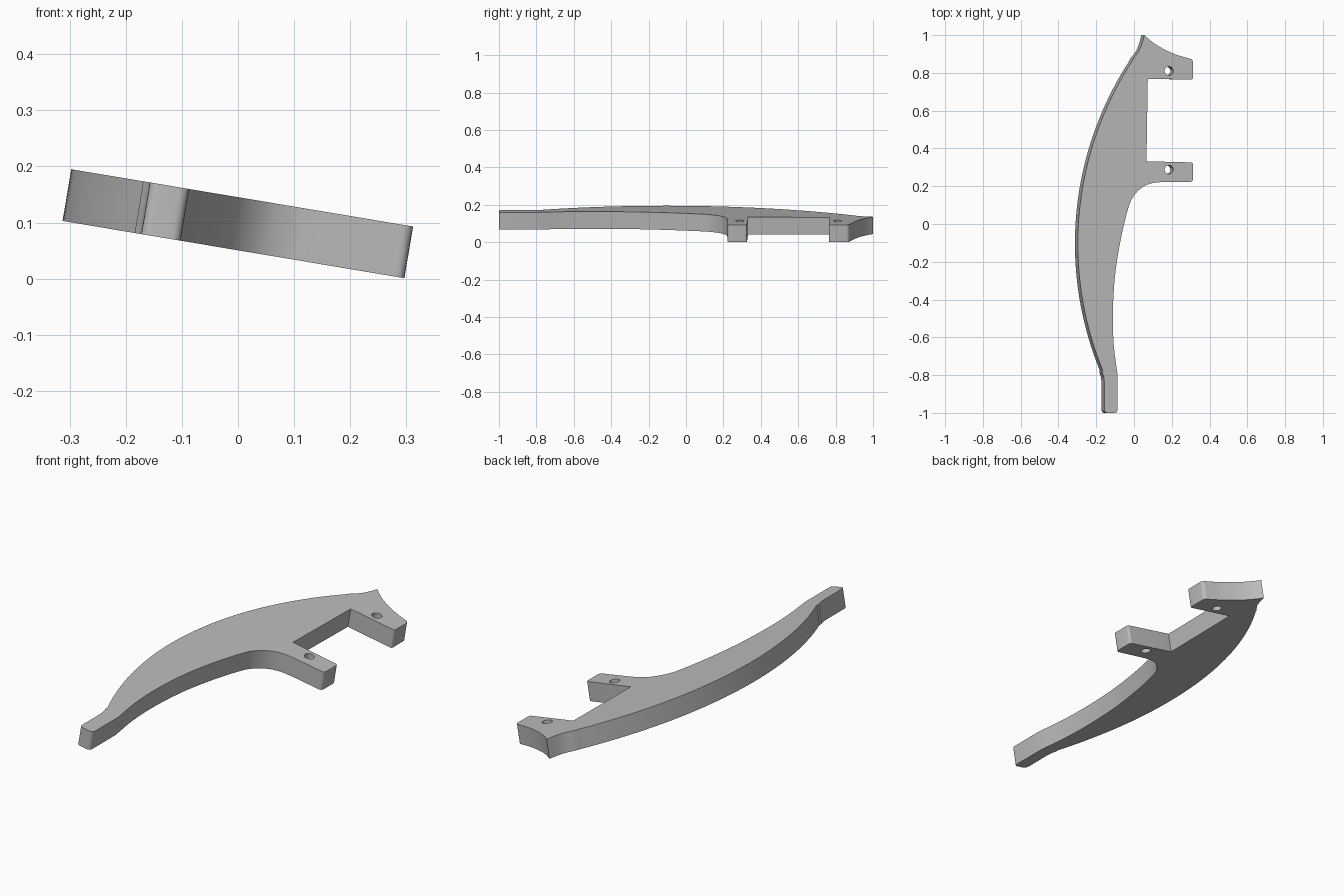
import bpy
import math
from mathutils import Vector

TILT = math.atan(0.1675)
HALF = 0.0467          # half of the plate thickness
TOP_AT_CENTRE = 0.1453  # height of the top face at x = 0

if "Cube" in bpy.data.objects:
    bpy.data.objects.remove(bpy.data.objects["Cube"], do_unlink=True)


def smooth(points, steps=8):
    """Smooth path through the given points."""
    p = [Vector(q) for q in points]
    p = [2 * p[0] - p[1]] + p + [2 * p[-1] - p[-2]]
    out = []
    for a, b, c, d in zip(p, p[1:], p[2:], p[3:]):
        for i in range(steps):
            t = i / steps
            out.append(0.5 * (2 * b + (c - a) * t + (2 * a - 5 * b + 4 * c - d) * t * t
                              + (3 * b - a - 3 * c + d) * t ** 3))
    return out + [p[-2]]


def arc(cx, cy, r, start, end, steps):
    return [Vector((cx + r * math.cos(start + (end - start) * i / steps),
                    cy + r * math.sin(start + (end - start) * i / steps)))
            for i in range(steps + 1)]


def rounded(before, corner, after, r=0.018, steps=5):
    """Rounded corner between two neighbouring points."""
    c = Vector(corner)
    a = c + (Vector(before) - c).normalized() * r
    b = c + (Vector(after) - c).normalized() * r
    return [a.lerp(c, i / steps).lerp(c.lerp(b, i / steps), i / steps)
            for i in range(steps + 1)]


# Outline, clockwise from the pointed tip
outline = smooth([(0.055, 1.0), (0.095, 0.965), (0.15, 0.93), (0.22, 0.898), (0.285, 0.878)])
outline += rounded((0.285, 0.878), (0.312, 0.872), (0.312, 0.767))
outline += rounded((0.312, 0.872), (0.312, 0.765), (0.07, 0.765), 0.01)
outline += [Vector((0.073, 0.768)), Vector((0.066, 0.332))]
outline += rounded((0.07, 0.33), (0.312, 0.326), (0.312, 0.22), 0.012)
outline += rounded((0.312, 0.326), (0.312, 0.222), (0.14, 0.222))
outline += smooth([(0.145, 0.222), (0.095, 0.216), (0.045, 0.195), (0.0, 0.15), (-0.03, 0.085),
                   (-0.07, -0.08), (-0.1, -0.27), (-0.112, -0.47), (-0.107, -0.64), (-0.087, -0.8)])
outline += rounded((-0.087, -0.8), (-0.087, -1.0), (-0.157, -1.0))
outline += rounded((-0.087, -1.0), (-0.157, -1.0), (-0.157, -0.8))
outline += smooth([(-0.157, -0.84), (-0.16, -0.81), (-0.172, -0.775)], 4)[:-1]
# Long curved back, then the hollow below the tip
CX, CY, R = 1.4757, -0.1046, 1.773
outline += arc(CX, CY, R, math.pi + math.asin((0.775 + CY) / R),
               math.pi - math.asin((0.86 - CY) / R), 48)
outline += smooth([(-0.005, 0.875), (0.025, 0.915), (0.042, 0.955), (0.055, 1.0)], 5)[:-1]

# Plate with two screw holes
curve = bpy.data.curves.new("bracket_plate", 'CURVE')
curve.dimensions = '2D'
curve.fill_mode = 'BOTH'
curve.extrude = HALF
loops = [outline] + [arc(0.185, y, 0.023, 0, math.tau, 32)[:-1] for y in (0.81, 0.288)]
for loop in loops:
    spline = curve.splines.new('POLY')
    spline.points.add(len(loop) - 1)
    for point, co in zip(spline.points, loop):
        point.co = (co.x / math.cos(TILT), co.y, 0, 1)
    spline.use_cyclic_u = True

plate = bpy.data.objects.new("bracket_plate", curve)
bpy.context.collection.objects.link(plate)
plate.rotation_euler.y = TILT
plate.location = (-HALF * math.sin(TILT), 0, TOP_AT_CENTRE - HALF * math.cos(TILT))

grey = bpy.data.materials.new("plain_grey")
grey.use_nodes = True
colour = (0.5, 0.5, 0.5, 1)
grey.diffuse_color = colour
grey.node_tree.nodes["Principled BSDF"].inputs["Base Color"].default_value = colour
curve.materials.append(grey)

# Turn into a closed mesh with crisp rims
bpy.ops.object.select_all(action='DESELECT')
plate.select_set(True)
bpy.context.view_layer.objects.active = plate
bpy.ops.object.convert(target='MESH')
plate = bpy.context.object
bpy.ops.object.mode_set(mode='EDIT')
bpy.ops.mesh.select_all(action='SELECT')
bpy.ops.mesh.remove_doubles(threshold=0.0005)
bpy.ops.mesh.normals_make_consistent(inside=False)
bpy.ops.object.mode_set(mode='OBJECT')
bpy.ops.object.shade_smooth_by_angle(angle=math.radians(30))
